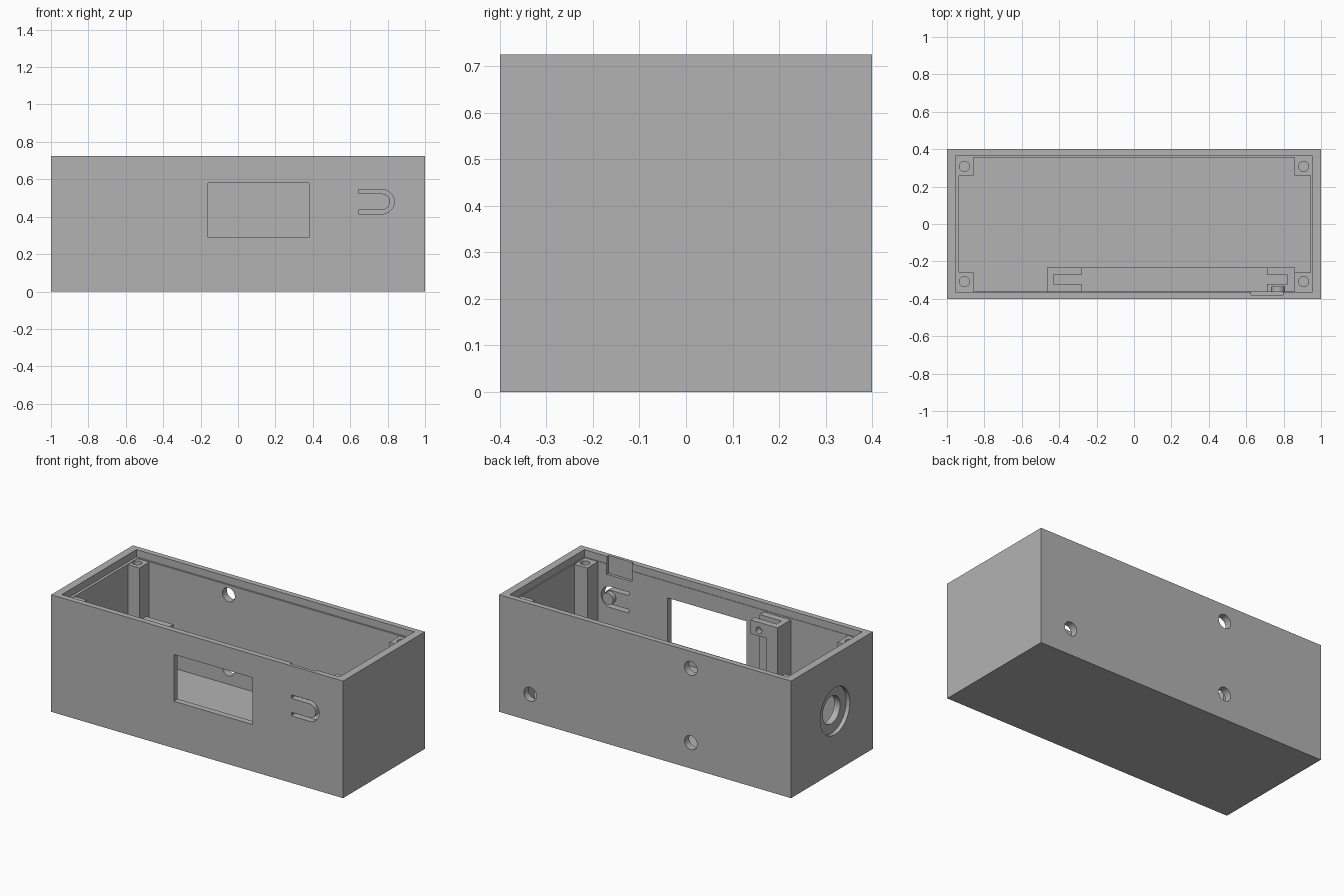
import bpy, bmesh
from math import pi, cos, sin
from mathutils import Matrix, Vector

old = bpy.data.objects.get("Cube")
if old:
    bpy.data.objects.remove(old, do_unlink=True)

grey = bpy.data.materials.new("plain grey")
grey.use_nodes = True
COLOUR = (0.45, 0.45, 0.45, 1)
grey.diffuse_color = COLOUR
grey.node_tree.nodes["Principled BSDF"].inputs["Base Color"].default_value = COLOUR


def make(name, bm):
    bmesh.ops.recalc_face_normals(bm, faces=bm.faces[:])
    mesh = bpy.data.meshes.new(name)
    bm.to_mesh(mesh)
    bm.free()
    mesh.materials.append(grey)
    ob = bpy.data.objects.new(name, mesh)
    bpy.context.scene.collection.objects.link(ob)
    return ob


def box(name, x, y, z):
    """Box from three (low, high) ranges."""
    bm = bmesh.new()
    bmesh.ops.create_cube(bm, size=1)
    for v in bm.verts:
        v.co = Vector([(r[0] + r[1]) / 2 + c * (r[1] - r[0]) for r, c in zip((x, y, z), v.co)])
    return make(name, bm)


def rod(name, centre, radius, length, axis):
    """Cylinder centred on a point along the X, Y or Z axis."""
    turn = {"X": Matrix.Rotation(pi / 2, 4, "Y"), "Y": Matrix.Rotation(pi / 2, 4, "X"),
            "Z": Matrix.Identity(4)}[axis]
    bm = bmesh.new()
    bmesh.ops.create_cone(bm, cap_ends=True, segments=40, radius1=radius, radius2=radius,
                          depth=length, matrix=Matrix.Translation(centre) @ turn)
    return make(name, bm)


def cut(target, *cutters):
    for cutter in cutters:
        cutter.hide_render = True
        mod = target.modifiers.new("cut", "BOOLEAN")
        mod.operation, mod.solver, mod.object = "DIFFERENCE", "EXACT", cutter
        bpy.context.view_layer.update()
        result = bpy.data.meshes.new_from_object(
            target.evaluated_get(bpy.context.evaluated_depsgraph_get()))
        target.modifiers.clear()
        target.data = result
        bpy.data.objects.remove(cutter, do_unlink=True)


def u_slot(x_open, x_arc, z, outer, inner):
    """U-shaped cutter passing through the front wall."""
    bm = bmesh.new()
    steps = [-pi / 2 + pi * i / 20 for i in range(21)]
    pts = [(x_open, z - outer)]
    pts += [(x_arc + outer * cos(a), z + outer * sin(a)) for a in steps]
    pts += [(x_open, z + outer), (x_open, z + inner)]
    pts += [(x_arc + inner * cos(a), z + inner * sin(a)) for a in reversed(steps)]
    pts += [(x_open, z - inner)]
    face = bm.faces.new([bm.verts.new((px, -0.45, pz)) for px, pz in pts])
    new = bmesh.ops.extrude_face_region(bm, geom=[face])["geom"]
    bmesh.ops.translate(bm, vec=(0, 0.14, 0),
                        verts=[g for g in new if isinstance(g, bmesh.types.BMVert)])
    return make("slot_cutter", bm)


# Open box with a lid ledge around the rim
H, FLOOR, LEDGE = 0.725, 0.065, 0.68
case = box("case", (-1, 1), (-0.4, 0.4), (0, H))
cut(case,
    box("cavity", (-0.935, 0.945), (-0.362, 0.355), (FLOOR, 1)),
    box("lid_recess", (-0.952, 0.952), (-0.365, 0.366), (LEDGE, 1)),
    box("display_window", (-0.16, 0.38), (-0.5, -0.3), (0.29, 0.58)),
    box("rim_notch", (0.625, 0.797), (-0.38, -0.34), (0.615, 1)),
    u_slot(0.645, 0.77, 0.48, 0.065, 0.043))

# Three screw holes in the back wall
for x, z in ((0.788, 0.165), (-0.313, 0.62), (-0.313, 0.16)):
    cut(case, rod("back_hole", (x, 0.4, z), 0.043, 0.2, "Y"))

# Stepped round socket in the side wall
cut(case, rod("socket_recess", (-1, -0.03, 0.375), 0.145, 0.05, "X"),
    rod("socket_hole", (-1, -0.03, 0.375), 0.085, 0.3, "X"))

# Corner posts with screw holes
for sx, side in ((-1, "right"), (1, "left")):
    for sy, end in ((-1, "front"), (1, "back")):
        xs = sorted((sx * 0.857, sx * 0.955))
        ys = sorted((sy * 0.258, sy * 0.37))
        post = box(f"{end}_{side}_post", xs, ys, (FLOOR - 0.02, LEDGE - 0.003))
        cut(post, rod("post_hole", (sx * 0.907, sy * 0.308, LEDGE), 0.027, 0.3, "Z"))

# Button stub behind the flexible tab
rod("button_stub", (0.77, -0.352, 0.48), 0.037, 0.036, "Y")

# Display holder: tall bracket, short bracket and the shelf joining them
SHELF = 0.2
tall = box("tall_bracket", (-0.465, -0.28), (-0.37, -0.232), (FLOOR - 0.01, 0.67))
cut(tall,
    box("board_slot", (-0.43, -0.2), (-0.32, -0.272), (SHELF, 1)),
    box("flange_gap", (-0.39, -0.2), (-0.3, -0.2), (SHELF + 0.09, 0.585)),
    rod("pin_hole", (-0.337, -0.24, 0.62), 0.02, 0.06, "Y"))
short = box("short_bracket", (0.71, 0.862), (-0.37, -0.232), (FLOOR - 0.01, 0.3))
cut(short,
    box("board_slot", (0.6, 0.82), (-0.32, -0.272), (SHELF, 1)),
    rod("pin_hole", (0.765, -0.24, 0.25), 0.02, 0.06, "Y"))
box("display_shelf", (-0.285, 0.715), (-0.37, -0.232), (FLOOR - 0.01, SHELF))

# Smooth the round parts while keeping edges sharp
bpy.ops.object.select_all(action="DESELECT")
for ob in bpy.context.scene.objects:
    if ob.type == "MESH" and grey.name in ob.data.materials:
        ob.select_set(True)
        bpy.context.view_layer.objects.active = ob
bpy.ops.object.shade_smooth_by_angle(angle=pi / 6)
